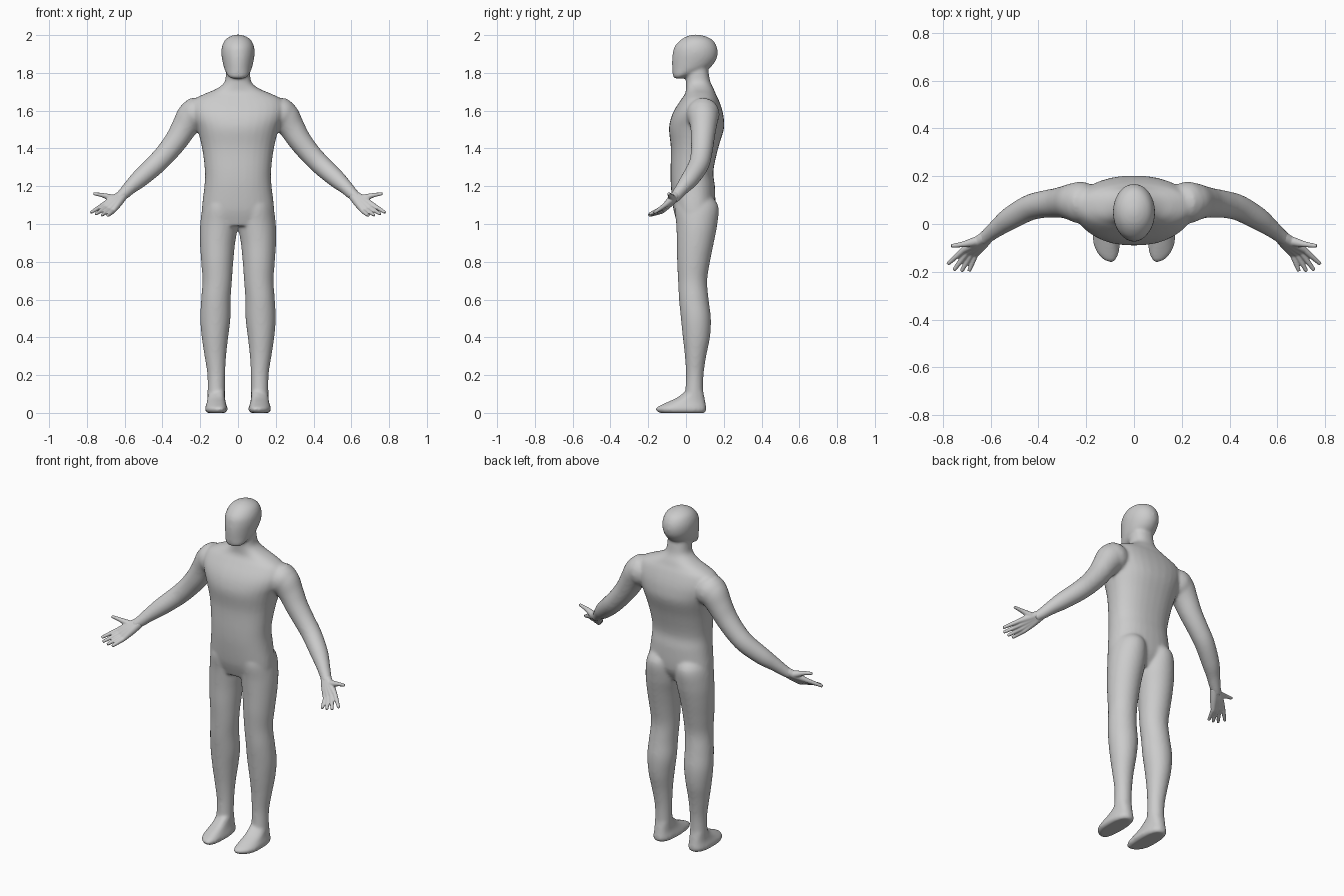
import bpy, bmesh, math
from mathutils import Vector

cube = bpy.data.objects.get("Cube")
if cube:
    bpy.data.objects.remove(cube, do_unlink=True)

skin = bpy.data.materials.new("plain grey")
skin.use_nodes = True
grey = (0.6, 0.6, 0.6, 1)
skin.diffuse_color = grey
skin.node_tree.nodes["Principled BSDF"].inputs["Base Color"].default_value = grey
SIDES = 32


def smooth_rows(rows, steps=4):
    """Pass a smooth curve through every row of section values."""
    pts = [Vector(r) for r in rows]
    out = []
    for i in range(len(pts) - 1):
        a, b = pts[max(i - 1, 0)], pts[i]
        c, d = pts[i + 1], pts[min(i + 2, len(pts) - 1)]
        for k in range(steps):
            t = k / steps
            out.append(0.5 * (2 * b + (c - a) * t + (2 * a - 5 * b + 4 * c - d) * t * t
                              + (3 * b - a - 3 * c + d) * t ** 3))
    return out + [pts[-1]]


def skin_rings(bm, rings):
    """Join rings of points into a closed shell."""
    loops = [[bm.verts.new(p) for p in ring] for ring in rings]
    for lo, hi in zip(loops, loops[1:]):
        for i in range(SIDES):
            j = (i + 1) % SIDES
            bm.faces.new((lo[i], lo[j], hi[j], hi[i]))
    bm.faces.new(loops[0][::-1])
    bm.faces.new(loops[-1])


def loft(bm, rows, side=1, power=2.0, skew=0.0):
    """Upright form; each row is height, centre x, half width, front y, back y."""
    rings = []
    for z, cx, hw, front, back in smooth_rows(rows):
        ring = []
        for i in range(SIDES):
            a = math.tau * i / SIDES
            c, s = math.cos(a), math.sin(a)
            dx = math.copysign(abs(c) ** (2 / power), c) * hw
            y = (front + back) / 2 + math.copysign(abs(s) ** (2 / power), s) * (back - front) / 2
            y += skew * dx * max(0, -s)
            ring.append((side * (cx + dx), y, z))
        rings.append(ring)
    skin_rings(bm, rings)


def limb(bm, rows, side=1):
    """Round tapering form; each row is x, y, z, radius."""
    path = smooth_rows(rows)
    rings = []
    for i, p in enumerate(path):
        ahead = path[min(i + 1, len(path) - 1)].xyz - path[max(i - 1, 0)].xyz
        u = ahead.cross(Vector((0, 1, 0))).normalized()
        v = ahead.cross(u).normalized()
        ring = []
        for k in range(SIDES):
            a = math.tau * k / SIDES
            q = p.xyz + p.w * (math.cos(a) * u + math.sin(a) * v)
            ring.append((side * q.x, q.y, q.z))
        rings.append(ring)
    skin_rings(bm, rings)


def ball(bm, centre, radius, side=1):
    made = bmesh.ops.create_icosphere(bm, subdivisions=3, radius=radius)
    bmesh.ops.translate(bm, verts=made["verts"], vec=(side * centre[0], centre[1], centre[2]))


def finish(bm, name, voxel, passes):
    """Fuse the overlapping shells into one soft surface."""
    bmesh.ops.recalc_face_normals(bm, faces=bm.faces)
    mesh = bpy.data.meshes.new(name)
    bm.to_mesh(mesh)
    bm.free()
    mesh.materials.append(skin)
    obj = bpy.data.objects.new(name, mesh)
    bpy.context.collection.objects.link(obj)
    fuse = obj.modifiers.new("fuse", 'REMESH')
    fuse.mode = 'VOXEL'
    fuse.voxel_size = voxel
    fuse.use_smooth_shade = True
    soften = obj.modifiers.new("soften", 'SMOOTH')
    soften.factor = 0.5
    soften.iterations = passes
    mesh.shade_smooth()


body = bmesh.new()

# Torso and neck
loft(body, [
    (0.99, 0, 0.17, -0.04, 0.11), (1.05, 0, 0.19, -0.06, 0.145), (1.1, 0, 0.19, -0.07, 0.155),
    (1.2, 0, 0.178, -0.08, 0.153), (1.28, 0, 0.175, -0.082, 0.145), (1.4, 0, 0.19, -0.08, 0.17),
    (1.5, 0, 0.215, -0.09, 0.2), (1.56, 0, 0.24, -0.08, 0.2), (1.61, 0, 0.25, -0.058, 0.19),
    (1.66, 0, 0.23, -0.025, 0.172), (1.69, 0, 0.175, -0.005, 0.157),
    (1.715, 0, 0.115, 0.0, 0.147), (1.75, 0, 0.072, 0.0, 0.13),
    (1.8, 0, 0.064, 0.0, 0.12), (1.86, 0, 0.06, 0.01, 0.11)], power=2.3)

# Head
loft(body, [
    (1.77, 0, 0.035, -0.06, -0.015), (1.785, 0, 0.055, -0.07, 0.02), (1.82, 0, 0.072, -0.073, 0.115),
    (1.86, 0, 0.082, -0.074, 0.155), (1.9, 0, 0.088, -0.071, 0.168), (1.94, 0, 0.085, -0.06, 0.163),
    (1.975, 0, 0.068, -0.028, 0.14), (1.995, 0, 0.038, 0.008, 0.1), (2.003, 0, 0.008, 0.045, 0.06)])

for side in (1, -1):
    # Leg
    loft(body, [
        (1.17, 0.085, 0.06, -0.03, 0.11), (1.1, 0.094, 0.09, -0.06, 0.17), (1.0, 0.1, 0.1, -0.052, 0.166),
        (0.9, 0.108, 0.093, -0.048, 0.147), (0.8, 0.11, 0.085, -0.047, 0.127),
        (0.7, 0.11, 0.078, -0.042, 0.112), (0.6, 0.117, 0.078, -0.037, 0.12),
        (0.5, 0.12, 0.08, -0.027, 0.132), (0.4, 0.122, 0.07, -0.017, 0.127),
        (0.3, 0.12, 0.057, -0.006, 0.107), (0.2, 0.115, 0.047, 0.0, 0.093),
        (0.1, 0.115, 0.046, -0.005, 0.092), (0.04, 0.115, 0.046, -0.01, 0.1)], side)
    # Foot
    loft(body, [
        (0.0, 0.115, 0.05, -0.14, 0.1), (0.015, 0.115, 0.06, -0.156, 0.108),
        (0.03, 0.115, 0.058, -0.15, 0.107), (0.055, 0.115, 0.05, -0.1, 0.103),
        (0.08, 0.115, 0.046, -0.045, 0.098), (0.11, 0.115, 0.044, -0.005, 0.092)],
        side, power=2.5, skew=0.45)
    # Shoulder and arm
    ball(body, (0.225, 0.09, 1.58), 0.088, side)
    limb(body, [
        (0.2, 0.09, 1.62, 0.07), (0.245, 0.092, 1.57, 0.08), (0.285, 0.092, 1.51, 0.069),
        (0.325, 0.088, 1.445, 0.062), (0.38, 0.082, 1.375, 0.057), (0.44, 0.067, 1.312, 0.054),
        (0.52, 0.022, 1.24, 0.048), (0.57, -0.015, 1.195, 0.038),
        (0.61, -0.047, 1.155, 0.031), (0.64, -0.07, 1.13, 0.027)], side)
finish(body, "body", 0.008, 10)

for side, name in ((1, "left_hand"), (-1, "right_hand")):
    hand = bmesh.new()
    # Palm
    wrist = Vector((0.6, -0.04, 1.162))
    knuckles = [Vector(k) for k in (
        (0.715, -0.11, 1.1), (0.7, -0.12, 1.086), (0.682, -0.126, 1.075), (0.664, -0.128, 1.067))]
    tips = [(0.78, -0.168, 1.06), (0.754, -0.194, 1.052), (0.722, -0.198, 1.046), (0.69, -0.197, 1.044)]
    for knuckle in knuckles:
        start = wrist.lerp(knuckle, 0.15)
        limb(hand, [(*start, 0.024), (*start.lerp(knuckle, 0.5), 0.021), (*knuckle, 0.013)], side)
    # Fingers
    for knuckle, tip in zip(knuckles, tips):
        tip = Vector(tip)
        limb(hand, [(*knuckle, 0.013), (*knuckle.lerp(tip, 0.5), 0.011), (*tip, 0.008)], side)
    # Thumb
    limb(hand, [(0.63, -0.065, 1.13, 0.02), (0.67, -0.075, 1.138, 0.019),
                (0.715, -0.085, 1.152, 0.012), (0.765, -0.092, 1.161, 0.008)], side)
    finish(hand, name, 0.004, 3)
